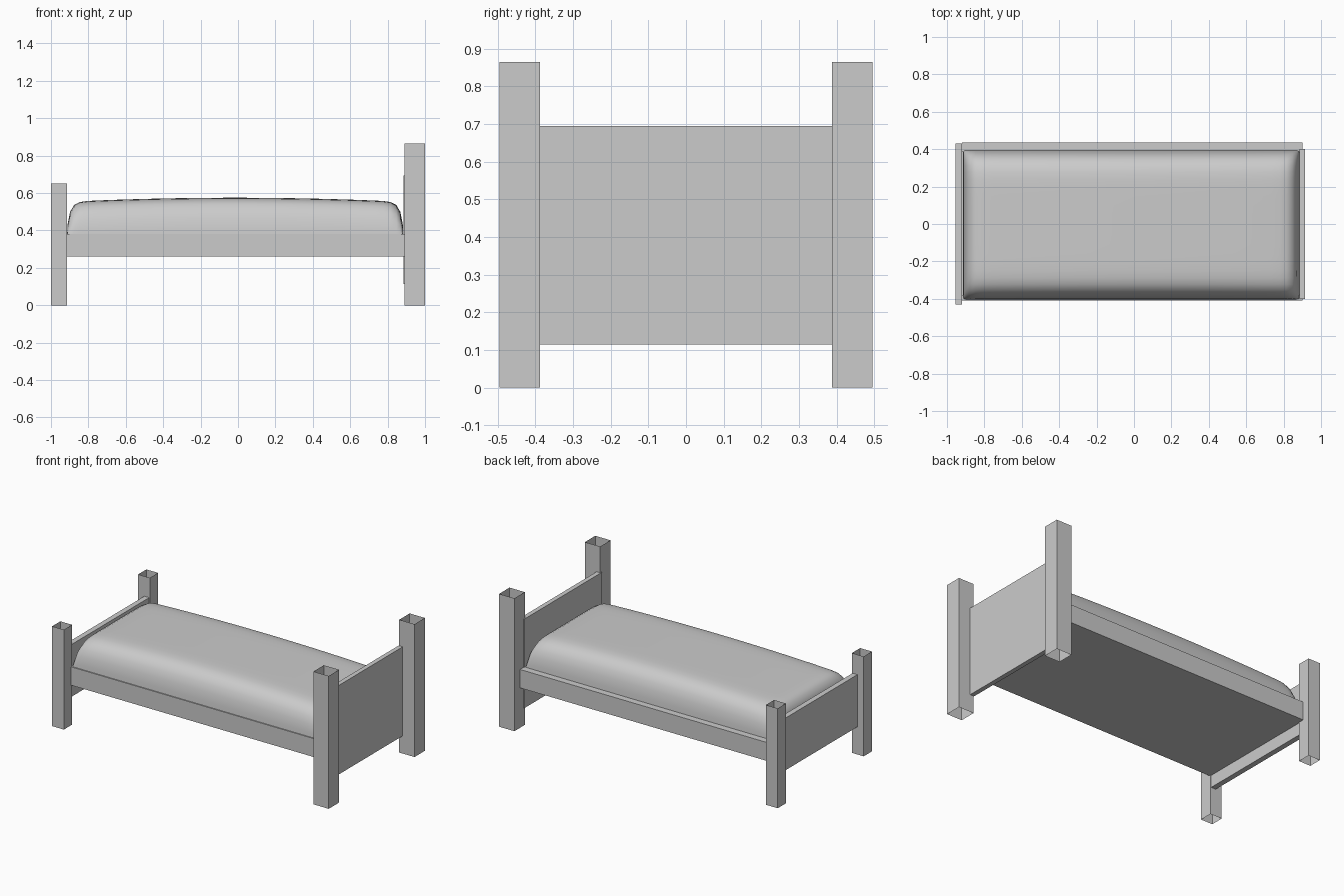
import bpy, bmesh, math
from mathutils import Vector

if "Cube" in bpy.data.objects:
    bpy.data.objects.remove(bpy.data.objects["Cube"])


def finish(name, bm, smooth=False):
    bmesh.ops.recalc_face_normals(bm, faces=bm.faces)
    me = bpy.data.meshes.new(name)
    bm.to_mesh(me)
    bm.free()
    ob = bpy.data.objects.new(name, me)
    bpy.context.collection.objects.link(ob)
    for p in me.polygons:
        p.use_smooth = smooth
    return ob


def box(name, x, y, z, open_ends=False):
    bm = bmesh.new()
    bmesh.ops.create_cube(bm, size=1)
    for v in bm.verts:
        v.co = Vector([(a + b) / 2 + c * (b - a) for c, (a, b) in zip(v.co, (x, y, z))])
    bmesh.ops.recalc_face_normals(bm, faces=bm.faces)
    if open_ends:
        bm.normal_update()
        caps = [f for f in bm.faces if abs(f.normal.z) > 0.9]
        bmesh.ops.delete(bm, geom=caps, context='FACES_ONLY')
    return finish(name, bm)


# Corner posts, open at the ends: tall at the head (+x), short at the foot
for side, s in (("front", -1), ("back", 1)):
    box(f"{side}_head_post", (0.89, 1.0), sorted((s * 0.388, s * 0.495)), (0, 0.865), True)
    box(f"{side}_foot_post", (-1.0, -0.915), sorted((s * 0.40, s * 0.485)), (0, 0.65), True)

# Side rails and base panel
box("front_rail", (-0.92, 0.90), (-0.41, -0.38), (0.26, 0.38))
box("back_rail", (-0.92, 0.90), (0.385, 0.437), (0.26, 0.38))
box("base_panel", (-0.92, 0.89), (-0.38, 0.385), (0.26, 0.28))

# Headboard and footboard panels
box("headboard", (0.885, 0.915), (-0.40, 0.40), (0.115, 0.695))
box("footboard", (-0.955, -0.92), (-0.43, 0.43), (0.18, 0.52))

# Mattress: domed top, rounded long sides, nearly square ends
NX, NY = 32, 24
bm = bmesh.new()
rows = []
for i in range(NX + 1):
    u = -math.cos(math.pi * i / NX)
    row = []
    for j in range(NY + 1):
        v = -math.cos(math.pi * j / NY)
        h = math.sqrt(max(0, (1 - abs(u) ** 40) * (1 - abs(v) ** 9)))
        z = 0.35 + h * (0.225 - 0.022 * u * u)
        row.append(bm.verts.new((-0.015 + 0.90 * u, -0.005 + 0.40 * v, z)))
    rows.append(row)
for i in range(NX):
    for j in range(NY):
        bm.faces.new((rows[i][j], rows[i + 1][j], rows[i + 1][j + 1], rows[i][j + 1]))
mattress = finish("mattress", bm, smooth=True)
bpy.context.view_layer.objects.active = mattress
mattress.select_set(True)
bpy.ops.object.shade_smooth_by_angle(angle=math.radians(40))
